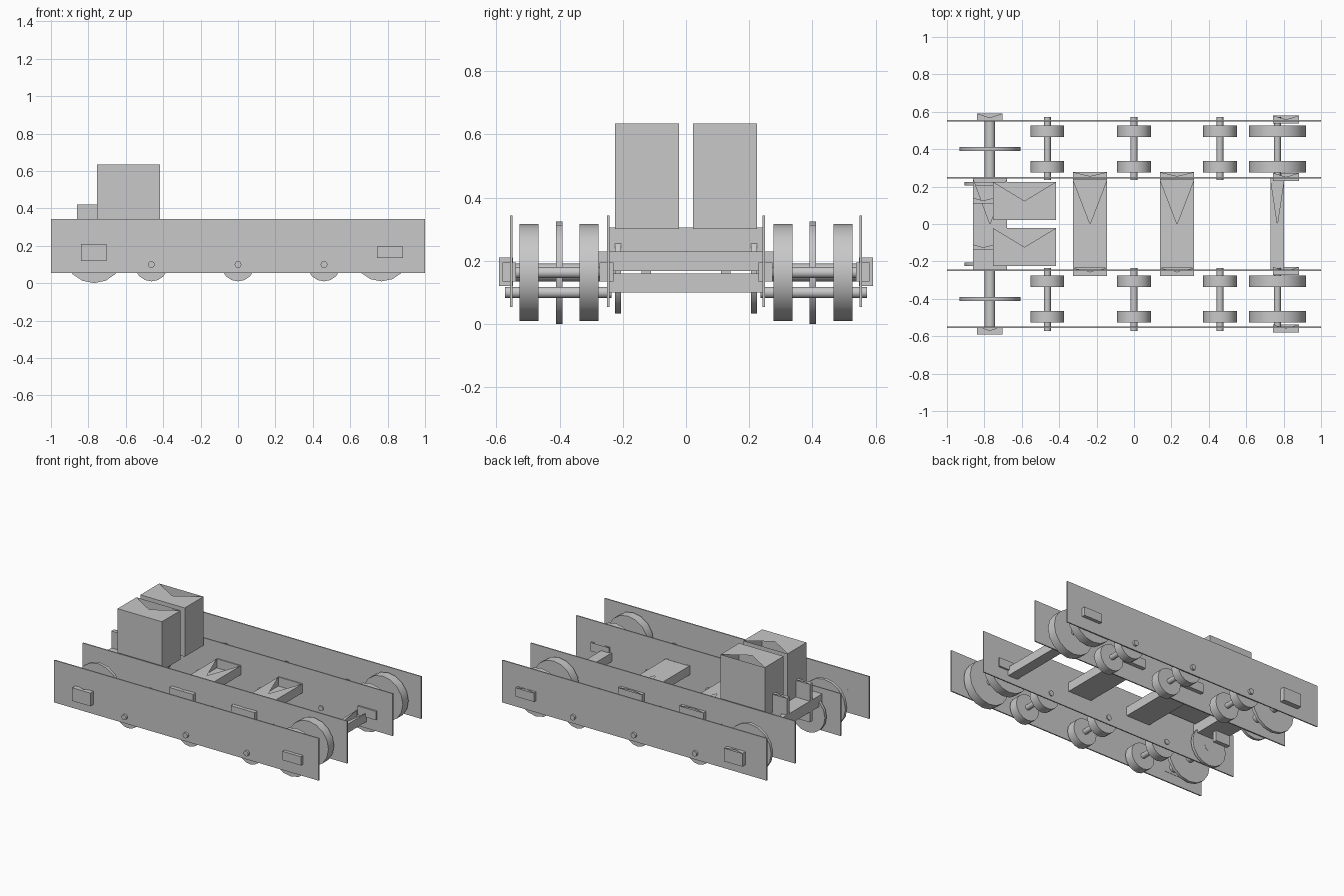
import bpy, bmesh, math
from mathutils import Matrix, Vector

cube = bpy.data.objects.get("Cube")
if cube:
    bpy.data.objects.remove(cube, do_unlink=True)

GREY = (0.58, 0.58, 0.58, 1.0)
mat = bpy.data.materials.new("plain grey")
mat.use_nodes = True
mat.diffuse_color = GREY
mat.node_tree.nodes["Principled BSDF"].inputs["Base Color"].default_value = GREY


def finish(bm, name, smooth=False):
    mesh = bpy.data.meshes.new(name)
    bm.to_mesh(mesh)
    bm.free()
    mesh.materials.append(mat)
    obj = bpy.data.objects.new(name, mesh)
    bpy.context.collection.objects.link(obj)
    if smooth:
        bpy.ops.object.select_all(action='DESELECT')
        obj.select_set(True)
        bpy.context.view_layer.objects.active = obj
        bpy.ops.object.shade_smooth_by_angle(angle=math.radians(40))
    return obj


def box(name, xs, ys, zs, open_top=False):
    """Box from its extents; open_top leaves a triangular opening on the +y side of the top."""
    bm = bmesh.new()
    bmesh.ops.create_cube(bm, size=1)
    mid = Vector([(a + b) / 2 for a, b in (xs, ys, zs)])
    for v in bm.verts:
        v.co = mid + Vector([c * (b - a) for c, (a, b) in zip(v.co, (xs, ys, zs))])
    if open_top:
        bm.normal_update()
        top = [f for f in bm.faces if f.normal.z > 0.9]
        tris = bmesh.ops.poke(bm, faces=top)["faces"]
        back = max(tris, key=lambda f: f.calc_center_median().y)
        bmesh.ops.delete(bm, geom=[back], context='FACES_ONLY')
    return finish(bm, name)


def span(side, a, b):
    return tuple(sorted((side * a, side * b)))


def cylinder(name, x, ys, z, radius, sides=16):
    """Cylinder lying along y."""
    bm = bmesh.new()
    place = Matrix.Translation((x, sum(ys) / 2, z)) @ Matrix.Rotation(math.pi / 2, 4, 'X')
    bmesh.ops.create_cone(bm, cap_ends=True, segments=sides, radius1=radius, radius2=radius,
                          depth=ys[1] - ys[0], matrix=place)
    return finish(bm, name, smooth=True)


REAR_X, FRONT_X, HUB_Z = -0.77, 0.767, 0.163

for side, tag in ((1, "left"), (-1, "right")):
    # Long side plates
    for label, y in (("outer", 0.553), ("inner", 0.246)):
        box(f"{label}_plate_{tag}", (-1, 1), span(side, y - 0.004, y + 0.004), (0.054, 0.343))

    # Small road wheels, then the large idler wheels, in pairs on each axle
    axles = [("road", x, 0.1, 0.09) for x in (-0.463, 0, 0.46)]
    axles.append(("idler", FRONT_X, HUB_Z, 0.153))
    for i, (label, x, z, radius) in enumerate(axles):
        cylinder(f"{label}_axle_{i}_{tag}", x, span(side, 0.235, 0.572), z, 0.018)
        for place, y in (("inner", 0.276), ("outer", 0.466)):
            cylinder(f"{label}_wheel_{place}_{i}_{tag}", x, span(side, y, y + 0.061), z, radius)

    # Drive sprocket, shaft and inner gear
    cylinder(f"drive_shaft_{tag}", REAR_X, span(side, 0.205, 0.553), HUB_Z, 0.028)
    cylinder(f"drive_sprocket_{tag}", REAR_X, span(side, 0.39, 0.411), HUB_Z, 0.162)
    cylinder(f"drive_gear_{tag}", REAR_X - 0.005, span(side, 0.206, 0.225), 0.165, 0.131)

    # Bearing blocks
    box(f"drive_bearing_{tag}", (-0.84, -0.703), span(side, 0.547, 0.591), (0.12, 0.21), True)
    for label, y in (("outer", 0.537), ("inner", 0.23)):
        box(f"idler_bearing_{label}_{tag}", (0.743, 0.882), span(side, y, y + 0.043),
            (0.135, 0.195), True)

    # Motor housing and its upright bracket
    box(f"motor_box_{tag}", (-0.753, -0.418), span(side, 0.022, 0.225), (0.3, 0.634), True)
    box(f"motor_bracket_{tag}", (-0.86, -0.75), span(side, 0.11, 0.14), (0.16, 0.42), True)

    # Mounting pads at the ends of the middle crossbars
    for i, x in enumerate((-0.235, 0.23)):
        box(f"crossbar_pad_{i}_{tag}", (x - 0.09, x + 0.09), span(side, 0.235, 0.277),
            (0.168, 0.23), True)

# Crossbars joining the two inner plates
for i, x in enumerate((-0.235, 0.23)):
    box(f"middle_crossbar_{i}", (x - 0.09, x + 0.09), (-0.235, 0.235), (0.168, 0.23), True)
box("front_crossbar", (0.73, 0.803), (-0.244, 0.244), (0.1, 0.16), True)
box("motor_crossbar", (-0.86, -0.68), (-0.244, 0.244), (0.23, 0.305), True)
